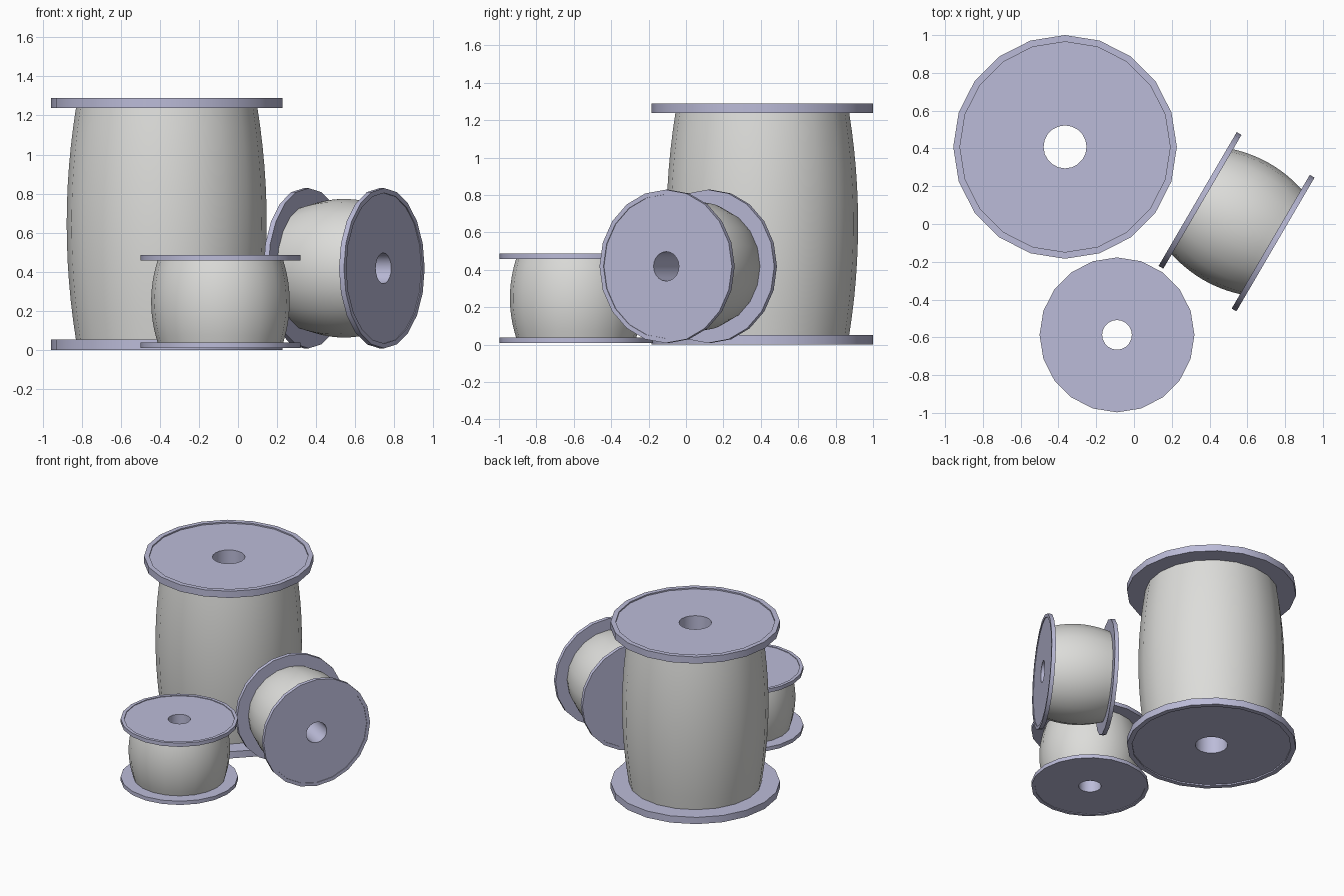
import bpy, math
from mathutils import Matrix

cube = bpy.data.objects.get("Cube")
if cube:
    bpy.data.objects.remove(cube)

SIDES = 20


def material(name, colour):
    m = bpy.data.materials.new(name)
    m.use_nodes = True
    m.diffuse_color = colour
    m.node_tree.nodes["Principled BSDF"].inputs["Base Color"].default_value = colour
    return m


lilac = material("lilac_plastic", (0.50, 0.50, 0.69, 1))
thread = material("pale_grey_thread", (0.72, 0.72, 0.70, 1))


def lathe(name, profile, closed, mat, matrix):
    """Spin (radius, height) points about the local z axis."""
    n = len(profile)
    verts, faces = [], []
    for s in range(SIDES):
        a = math.tau * s / SIDES
        verts += [(r * math.cos(a), r * math.sin(a), z) for r, z in profile]
    for s in range(SIDES):
        t = (s + 1) % SIDES
        for i in range(n if closed else n - 1):
            j = (i + 1) % n
            faces.append((s * n + i, t * n + i, t * n + j, s * n + j))
    mesh = bpy.data.meshes.new(name)
    mesh.from_pydata(verts, [], faces)
    mesh.materials.append(mat)
    ob = bpy.data.objects.new(name, mesh)
    bpy.context.collection.objects.link(ob)
    ob.matrix_world = matrix
    bpy.ops.object.select_all(action='DESELECT')
    ob.select_set(True)
    bpy.context.view_layer.objects.active = ob
    bpy.ops.object.shade_smooth_by_angle(angle=math.radians(30))


def spool(name, radius, height, thick, recess, matrix):
    hole, ring = radius * 0.192, radius * 0.94
    end, middle = radius * 0.785, radius * 0.865
    top = height / 2
    low = top - thick
    # end discs with a raised outer lip and a centre hole
    disc = [(hole, low), (radius, low), (radius, top),
            (ring, top), (ring, top - recess), (hole, top - recess)]
    lathe(name + "_upper_flange", disc, True, lilac, matrix)
    lathe(name + "_lower_flange", [(r, -z) for r, z in reversed(disc)], True, lilac, matrix)
    # bulging wound thread
    steps = [i / 6 - 1 for i in range(13)]
    barrel = [(end + (middle - end) * (1 - t * t), low * t) for t in steps]
    lathe(name + "_thread", barrel, False, thread, matrix)
    # inside of the centre hole, facing the axis
    lathe(name + "_bore", [(hole, low), (hole, -low)], False, lilac, matrix)


move = Matrix.Translation
lying = Matrix.Rotation(math.radians(-30.3), 4, 'Z') @ Matrix.Rotation(math.radians(90), 4, 'Y')

spool("large_spool", 0.592, 1.29, 0.052, 0.010, move((-0.365, 0.408, 0.645)))
spool("small_spool", 0.41, 0.477, 0.029, 0.005, move((-0.09, -0.587, 0.248)))
spool("lying_spool", 0.41, 0.477, 0.029, 0.005, move((0.543, 0.012, 0.418)) @ lying)
